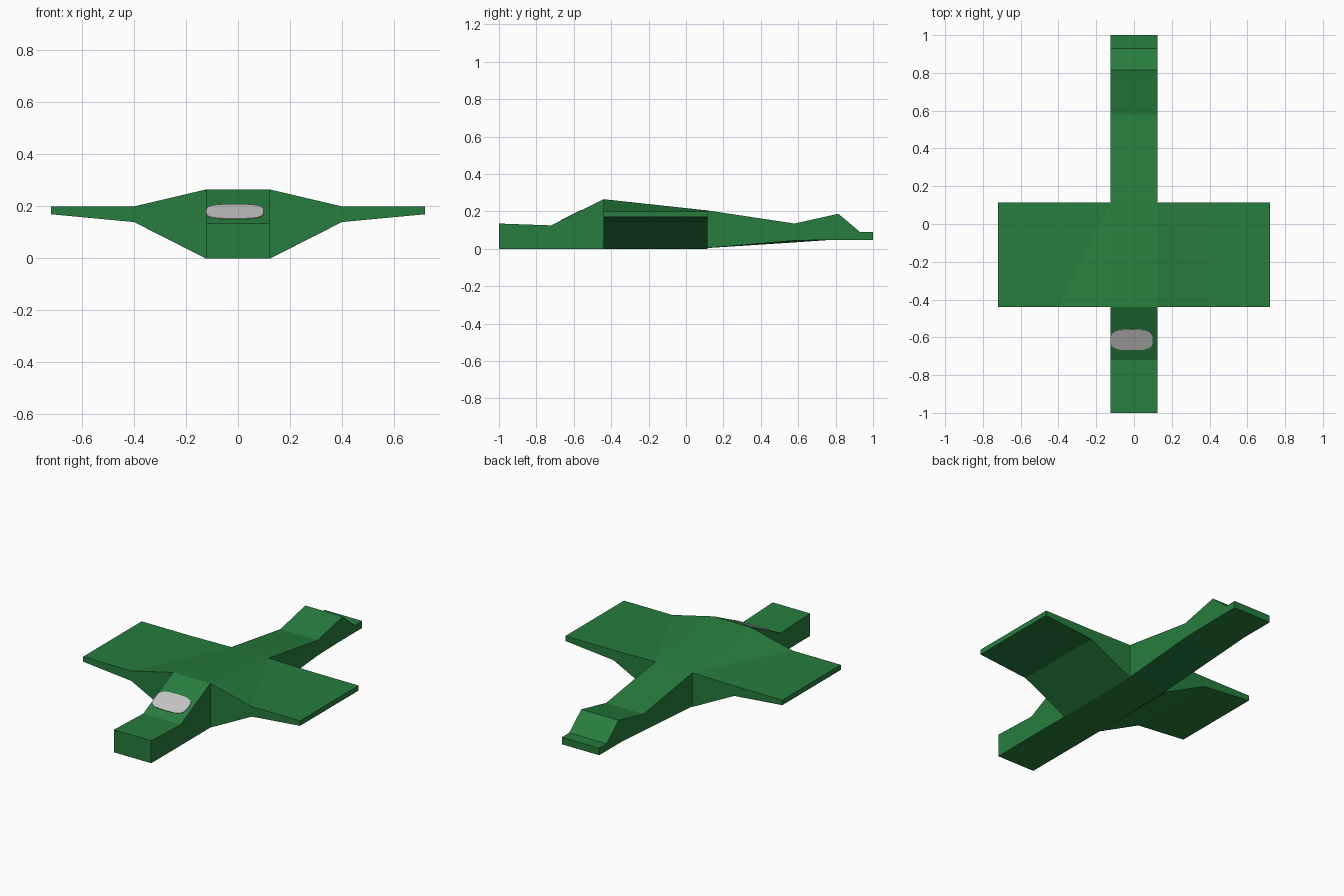
import bpy, bmesh, math
from mathutils import Vector

if "Cube" in bpy.data.objects:
    bpy.data.objects.remove(bpy.data.objects["Cube"])


def material(name, color):
    m = bpy.data.materials.new(name)
    m.diffuse_color = (*color, 1)
    m.use_nodes = True
    m.node_tree.nodes["Principled BSDF"].inputs["Base Color"].default_value = m.diffuse_color
    return m


GREEN = material("dark green", (0.02, 0.205, 0.047))
GREY = material("window grey", (0.55, 0.55, 0.55))


def make(name, verts, faces, mat):
    bm = bmesh.new()
    vs = [bm.verts.new(v) for v in verts]
    for f in faces:
        bm.faces.new([vs[i] for i in f])
    bmesh.ops.recalc_face_normals(bm, faces=bm.faces)
    me = bpy.data.meshes.new(name)
    bm.to_mesh(me)
    bm.free()
    me.materials.append(mat)
    ob = bpy.data.objects.new(name, me)
    bpy.context.collection.objects.link(ob)
    return ob


def prism(name, side_a, side_b, mat):
    """Solid between two matching outlines."""
    n = len(side_a)
    faces = [list(range(n))[::-1], list(range(n, 2 * n))]
    faces += [(i, (i + 1) % n, n + (i + 1) % n, n + i) for i in range(n)]
    return make(name, side_a + side_b, faces, mat)


W = 0.124              # half body width
Y0, Y1 = -0.44, 0.115  # wing front and rear edges

# Fuselage: side profile (y, z); the left underside is slightly lower at the tail
top = [(-1, 0.135), (-0.72, 0.125), (Y0, 0.265), (Y1, 0.205), (0.58, 0.135),
       (0.815, 0.187), (0.93, 0.09), (1, 0.09)]
right = top + [(1, 0.048), (0.78, 0.048), (0.58, 0.044), (Y1, 0.004), (Y0, 0), (-1, 0)]
left = top + [(1, 0.048), (0.78, 0.048), (0.58, 0.034), (Y1, 0.004), (Y0, 0), (-1, 0)]
prism("fuselage", [(-W, y, z) for y, z in left], [(W, y, z) for y, z in right], GREEN)

# Wings: sections (x, bottom, front top, rear top), lofted outward
sections = [(W, 0.0, 0.265, 0.205), (0.4, 0.14, 0.2, 0.2), (0.72, 0.17, 0.2, 0.2)]
for side, name in ((-1, "left_wing"), (1, "right_wing")):
    verts = []
    for x, b, tf, tr in sections:
        verts += [(side * x, Y0, b), (side * x, Y0, tf), (side * x, Y1, tr), (side * x, Y1, b)]
    faces = [(8, 9, 10, 11), (1, 5, 2), (5, 6, 2)]  # tip, split root top
    for s in (0, 4):
        for i in range(4):
            if (s, i) != (0, 1):
                j = (i + 1) % 4
                faces.append((s + i, s + j, s + 4 + j, s + 4 + i))
    make(name, verts, faces, GREEN)

# Windshield: thin rounded plate lying on the sloped nose face
normal = Vector((0, -0.14, 0.28)).normalized()
base = []
for k in range(28):
    a = 2 * math.pi * k / 28
    c, s = math.cos(a), math.sin(a)
    x = -0.012 + 0.111 * math.copysign(abs(c) ** 0.6, c)
    y = -0.612 + 0.055 * math.copysign(abs(s) ** 0.6, s)
    base.append(Vector((x, y, 0.125 + (y + 0.72) * 0.5)))
prism("windshield", base, [p + normal * 0.003 for p in base], GREY)
